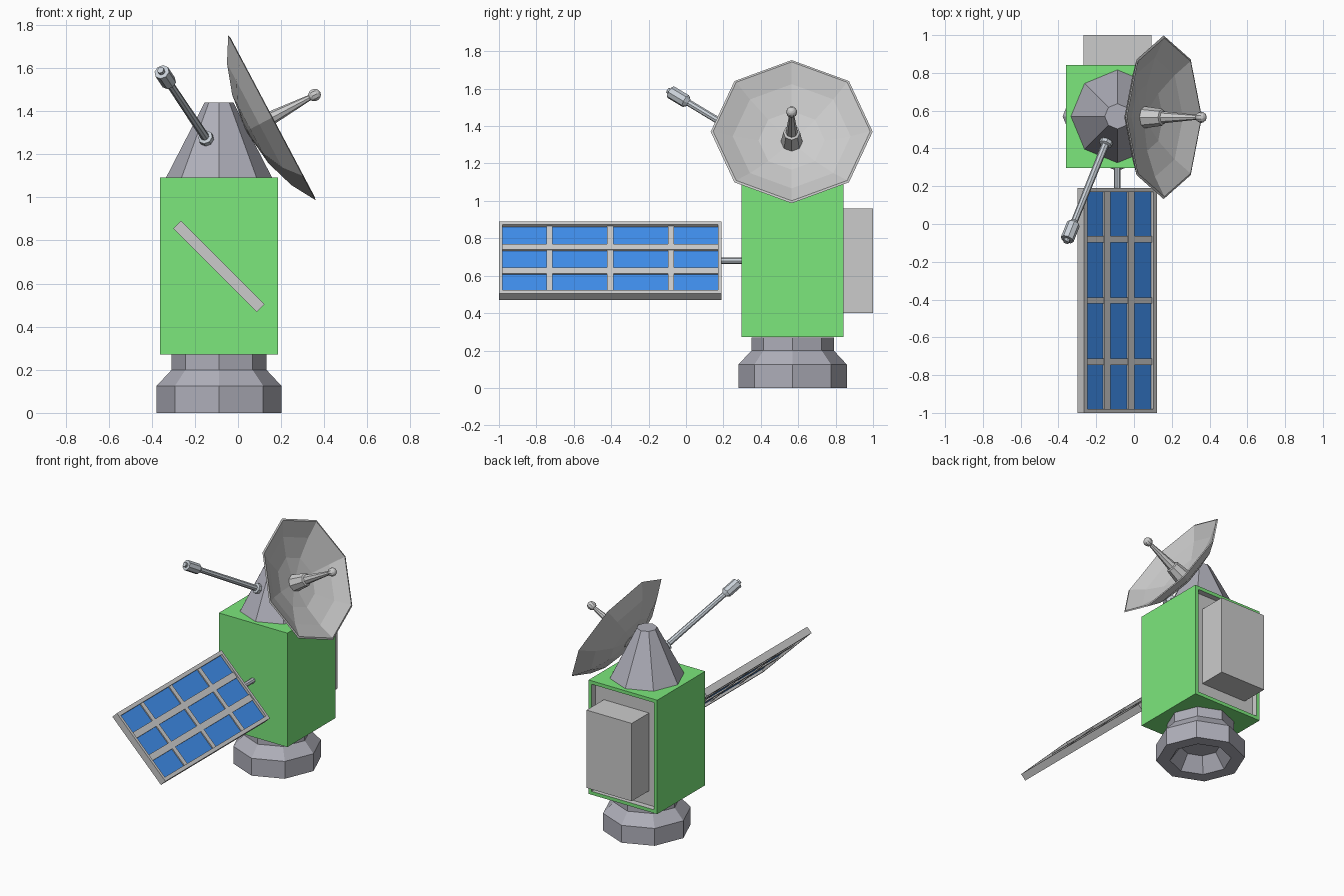
import bpy, bmesh, math
from mathutils import Matrix, Vector

if "Cube" in bpy.data.objects:
    bpy.data.objects.remove(bpy.data.objects["Cube"])

CX, CY = -0.088, 0.57      # vertical axis of the craft


def material(name, rgb):
    m = bpy.data.materials.new(name)
    m.diffuse_color = (*rgb, 1)
    m.use_nodes = True
    m.node_tree.nodes["Principled BSDF"].inputs["Base Color"].default_value = m.diffuse_color
    return m


GREEN = material("green", (0.2, 0.8, 0.2))
BLUE = material("blue", (0.05, 0.27, 0.84))
DARK = material("dark_grey", (0.43, 0.43, 0.49))
STEEL = material("steel", (0.58, 0.63, 0.68))
GREY = material("grey", (0.7, 0.7, 0.7))


def finish(name, bm, mats, matrix=Matrix()):
    bmesh.ops.recalc_face_normals(bm, faces=bm.faces)
    me = bpy.data.meshes.new(name)
    bm.to_mesh(me)
    bm.free()
    for m in mats:
        me.materials.append(m)
    ob = bpy.data.objects.new(name, me)
    ob.matrix_world = matrix
    bpy.context.collection.objects.link(ob)
    return ob


def add_box(bm, center, size):
    m = Matrix.Translation(center) @ Matrix.Diagonal((*size, 1))
    return bmesh.ops.create_cube(bm, size=1, matrix=m)


def lathe(name, profile, mat, matrix, sides=8):
    """Turn (radius, height) points round local z; radius 0 makes a pole."""
    bm = bmesh.new()
    rings = []
    for r, z in profile:
        if r == 0:
            rings.append([bm.verts.new((0, 0, z))] * sides)
        else:
            rings.append([bm.verts.new((r * math.cos(i * math.tau / sides),
                                        r * math.sin(i * math.tau / sides), z))
                          for i in range(sides)])
    for a, b in zip(rings, rings[1:]):
        for i in range(sides):
            j = (i + 1) % sides
            quad = list(dict.fromkeys((a[i], a[j], b[j], b[i])))
            if len(quad) > 2:
                bm.faces.new(quad)
    return finish(name, bm, [mat], matrix)


axis = Matrix.Translation((CX, CY, 0))

# Thruster with hollow nozzle, and top cone
lathe("thruster", [(0, 0.27), (0.22, 0.27), (0.22, 0.2), (0.29, 0.125), (0.29, 0),
                   (0.2, 0), (0.13, 0.1), (0, 0.1)], DARK, axis)
lathe("top_cone", [(0, 1.08), (0.247, 1.08), (0.247, 1.09), (0.067, 1.44), (0, 1.44)],
      DARK, axis)

# Body with recessed bay in the back face
bm = bmesh.new()
add_box(bm, (CX, CY, 0.682), (0.546, 0.546, 0.82))
bm.normal_update()
back = [f for f in bm.faces if f.normal.y > 0.9]
bmesh.ops.inset_individual(bm, faces=back, thickness=0.035)
walls = bmesh.ops.inset_individual(bm, faces=back, thickness=0.001, depth=-0.04)["faces"]
for f in walls + back:
    f.material_index = 1
finish("body", bm, [GREEN, GREY])

# Equipment box standing in the bay
bm = bmesh.new()
add_box(bm, (CX, 0.895, 0.68), (0.36, 0.21, 0.56))
finish("equipment_box", bm, [GREY])

# Solar panel: local x across, y along, z out of the face
panel = Matrix.Translation((-0.089, -0.405, 0.68)) @ Matrix.Rotation(math.radians(45), 4, 'Y')
W, L = 0.547, 1.19
bm = bmesh.new()
for s in (-1, 1):
    add_box(bm, (s * (W / 2 - 0.013), 0, 0), (0.026, L, 0.05))
    add_box(bm, (0, s * (L / 2 - 0.01), 0), (W - 0.052, 0.02, 0.05))
finish("panel_frame", bm, [GREY], panel)

bm = bmesh.new()
for s in (-1, 1):
    add_box(bm, (s * 0.09, 0, 0), (0.045, L - 0.04, 0.032))
for y in (-0.325, 0, 0.325):
    add_box(bm, (0, y, 0), (W - 0.052, 0.034, 0.03))
finish("panel_bars", bm, [GREY], panel)

bm = bmesh.new()
add_box(bm, (0, 0, 0), (W - 0.052, L - 0.04, 0.014))
finish("solar_cells", bm, [BLUE], panel)

# Arm from body to panel
lathe("panel_arm", [(0, 0), (0.018, 0), (0.018, 0.14), (0, 0.14)], STEEL,
      Matrix.Translation((-0.089, 0.32, 0.68)) @ Matrix.Rotation(math.pi / 2, 4, 'X'))

# Dish: thin faceted bowl, then feed horn and tip ball on its axis
dish = Matrix.Translation((0.157, 0.565, 1.37)) @ Matrix.Rotation(math.radians(62.1), 4, 'Y')
bowl = [(0.433, 0), (0.32, -0.066), (0.18, -0.113), (0, -0.135)]
inner = [(r * 0.985, z + 0.014) for r, z in bowl[1:]]
lathe("dish", bowl[::-1] + [(0.42, 0.004)] + inner, GREY, dish)
lathe("feed_horn", [(0, -0.13), (0.06, -0.13), (0.045, -0.01), (0.032, -0.005),
                    (0.012, 0.21), (0, 0.21)], GREY, dish)
bm = bmesh.new()
bmesh.ops.create_uvsphere(bm, u_segments=10, v_segments=8, radius=0.03)
finish("feed_tip", bm, [GREY], dish @ Matrix.Translation((0, 0, 0.224)))

# Rod antenna with collar and end knob, square to a cone facet
p0, p1 = Vector((-0.142, 0.445, 1.265)), Vector((-0.357, -0.09, 1.587))
d = p1 - p0
n = d.length
rod = Matrix.Translation(p0) @ d.to_track_quat('Z', 'Y').to_matrix().to_4x4()
lathe("antenna", [(0, -0.02), (0.035, -0.02), (0.035, 0.03), (0.02, 0.035),
                  (0.018, n - 0.13), (0.036, n - 0.11), (0.036, n - 0.01),
                  (0.016, n - 0.01), (0.016, n + 0.008), (0, n + 0.008)], STEEL, rod)
